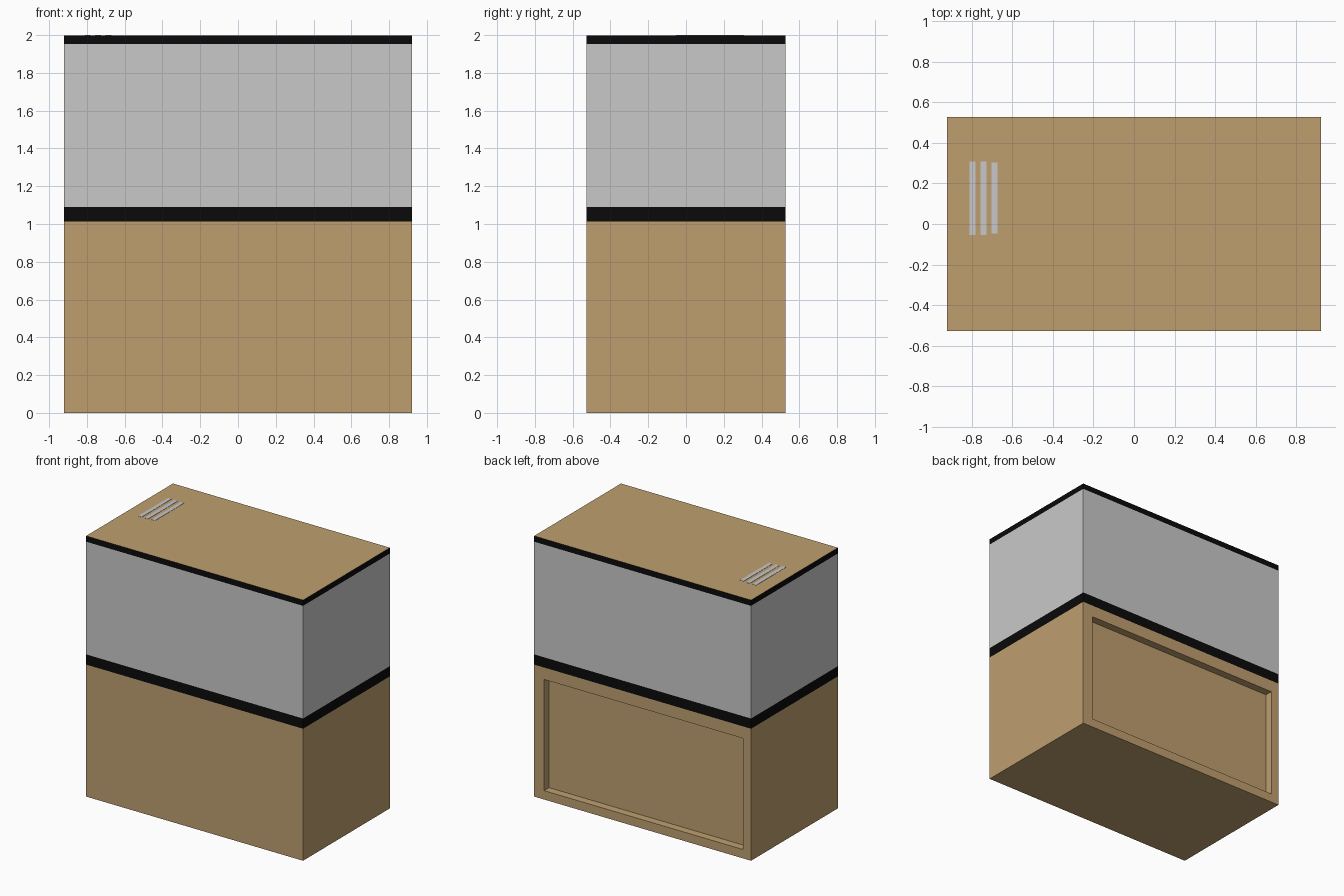
import bpy, bmesh
from mathutils import Vector

if "Cube" in bpy.data.objects:
    bpy.data.objects.remove(bpy.data.objects["Cube"])

HX, HY = 0.92, 0.526   # half width and half depth of the whole unit


def material(name, rgb):
    m = bpy.data.materials.new(name)
    m.diffuse_color = (*rgb, 1.0)
    m.use_nodes = True
    m.node_tree.nodes["Principled BSDF"].inputs["Base Color"].default_value = m.diffuse_color
    return m


wood = material("light wood", (0.521, 0.347, 0.159))
glass = material("pale grey glass", (0.584, 0.584, 0.584))
black = material("black trim", (0.003, 0.003, 0.003))
vent = material("silver vent", (0.58, 0.58, 0.60))


def box(name, lo, hi, *mats, edit=None):
    """Axis-aligned box from corner lo to corner hi, with an optional bmesh edit."""
    lo, hi = Vector(lo), Vector(hi)
    bm = bmesh.new()
    bmesh.ops.create_cube(bm, size=1)
    for v in bm.verts:
        v.co = (lo + hi) / 2 + v.co * (hi - lo)
    bm.normal_update()
    if edit:
        edit(bm)
    mesh = bpy.data.meshes.new(name)
    bm.to_mesh(mesh)
    bm.free()
    for m in mats:
        mesh.materials.append(m)
    ob = bpy.data.objects.new(name, mesh)
    bpy.context.collection.objects.link(ob)
    return ob


def back_recess(bm):
    """Sink a rectangular panel into the back face."""
    face = next(f for f in bm.faces if f.normal.y > 0.9)
    bmesh.ops.inset_individual(bm, faces=[face], thickness=0.07)
    rim = list(face.verts)
    for v in rim:
        v.co.x = 0.835 if v.co.x > 0 else -0.853
        v.co.z = 0.92 if v.co.z > 0.5 else 0.068
    bmesh.ops.inset_individual(bm, faces=[face], thickness=0.0)
    for v in face.verts:
        v.co.y -= 0.06


def wooden_top(bm):
    """Upward face shows the wooden lid, the edges stay black."""
    for f in bm.faces:
        f.material_index = 1 if f.normal.z > 0.9 else 0


# Cabinet, tank and trim bands, stacked flush
box("cabinet", (-HX, -HY, 0), (HX, HY, 1.012), wood, edit=back_recess)
box("lower_trim", (-HX, -HY, 1.012), (HX, HY, 1.09), black)
box("tank", (-HX, -HY, 1.09), (HX, HY, 1.954), glass)
box("lid", (-HX, -HY, 1.954), (HX, HY, 1.998), black, wood, edit=wooden_top)

# Vent strips on the lid
for i, (x, y0, y1) in enumerate([(-0.795, -0.053, 0.308), (-0.741, -0.053, 0.308),
                                 (-0.686, -0.047, 0.302)]):
    box(f"vent_strip_{i + 1}", (x - 0.015, y0, 1.996), (x + 0.015, y1, 2.0), vent)
